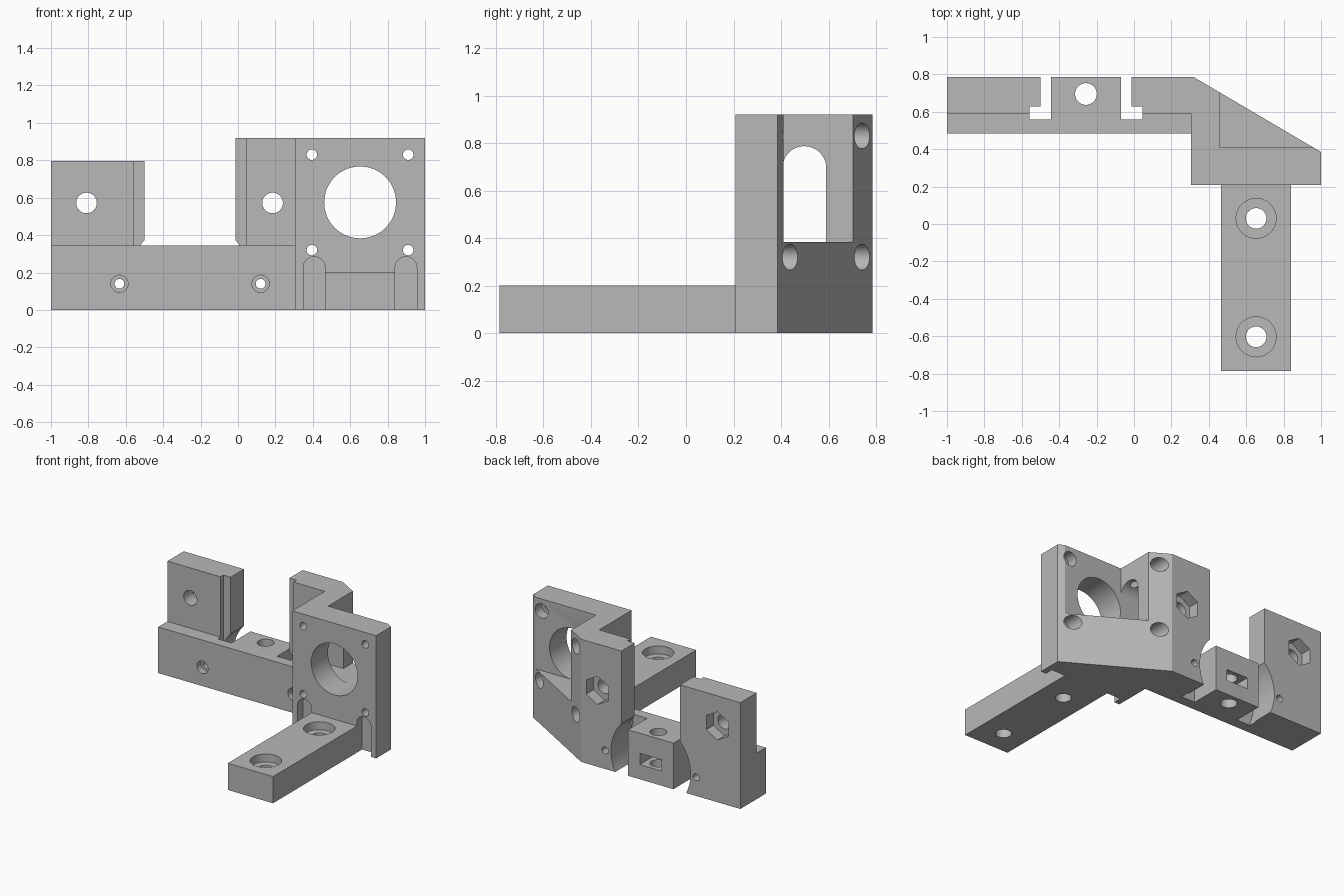
import bpy, bmesh, math

if "Cube" in bpy.data.objects:
    bpy.data.objects.remove(bpy.data.objects["Cube"], do_unlink=True)

grey = bpy.data.materials.new("plain grey")
grey.use_nodes = True
colour = (0.48, 0.48, 0.48, 1)
grey.diffuse_color = colour
grey.node_tree.nodes["Principled BSDF"].inputs["Base Color"].default_value = colour

PLACE = {
    "x": lambda a, b, t: (t, a, b),
    "y": lambda a, b, t: (a, t, b),
    "z": lambda a, b, t: (a, b, t),
}


def prism(name, outline, axis, lo, hi):
    """Extrude a 2D outline along an axis."""
    bm = bmesh.new()
    ends = [[bm.verts.new(PLACE[axis](a, b, t)) for a, b in outline] for t in (lo, hi)]
    n = len(outline)
    for ring in ends:
        bm.faces.new(ring)
    for i in range(n):
        j = (i + 1) % n
        bm.faces.new((ends[0][i], ends[0][j], ends[1][j], ends[1][i]))
    bmesh.ops.recalc_face_normals(bm, faces=bm.faces)
    mesh = bpy.data.meshes.new(name)
    bm.to_mesh(mesh)
    bm.free()
    mesh.materials.append(grey)
    obj = bpy.data.objects.new(name, mesh)
    bpy.context.scene.collection.objects.link(obj)
    return obj


def rect(a0, a1, b0, b1):
    return [(a0, b0), (a1, b0), (a1, b1), (a0, b1)]


def circle(a, b, r, n=48, start=0.0):
    return [(a + r * math.cos(start + math.tau * i / n),
             b + r * math.sin(start + math.tau * i / n)) for i in range(n)]


def arch(a, r, bottom, spring, n=24):
    """Upright slot with a round top."""
    return [(a - r, bottom), (a + r, bottom)] + [
        (a + r * math.cos(math.pi * i / n), spring + r * math.sin(math.pi * i / n))
        for i in range(n + 1)]


BACK, FAR = 0.785, 0.9
MID = -0.257           # centre of the clamp block
helpers = []

# Motor mount with a slanted back
bracket = prism("bracket", [(0.305, 0.208), (1, 0.208), (1, 0.385), (0.32, BACK),
                            (0.305, BACK)], "z", 0, 0.92)


def combine(operation, name, outline, axis, lo, hi):
    tool = prism(name, outline, axis, lo, hi)
    tool.hide_render = True
    mod = bracket.modifiers.new(name, "BOOLEAN")
    mod.operation, mod.solver, mod.object = operation, "EXACT", tool
    helpers.append(tool)


def add(*args):
    combine("UNION", *args)


def cut(*args):
    combine("DIFFERENCE", *args)


# Long bar, uprights and front arm
add("bar", rect(-1, 0.31, 0, 0.345), "y", 0.483, BACK)
add("left_upright", rect(-1, -0.5, 0.1, 0.797), "y", 0.592, BACK)
add("right_upright", rect(-0.014, 0.31, 0.1, 0.92), "y", 0.592, BACK)
add("arm", rect(0.465, 0.84, -0.785, 0.25), "z", 0, 0.2)

# Pocket behind the motor plate and the rounded window in its side wall
cut("pocket", rect(0.46, 1.2, 0.41, FAR), "z", 0.383, 1.1)
cut("window", arch(0.498, 0.092, 0.383, 0.695), "x", 0.2, 0.6)
cut("motor_hole", circle(0.653, 0.575, 0.192, 72), "y", 0.1, 0.5)

# Motor screw holes with counterbores from behind
for x in (0.395, 0.91):
    for z in (0.32, 0.83):
        cut("motor_screw", circle(x, z, 0.028, 32), "y", 0.1, FAR)
        cut("motor_bore", circle(x, z, 0.054, 32), "y", 0.33, FAR)

# Rounded grooves either side of the arm
for x in (0.407, 0.898):
    cut("groove", arch(x, 0.058, -0.1, 0.226), "y", 0.1, 0.27)

# Countersunk arm holes
for y in (0.03, -0.603):
    cut("arm_hole", circle(0.653, y, 0.055), "z", -0.1, 0.3)
    cut("arm_bore", circle(0.653, y, 0.107), "z", 0.14, 0.3)

# T slots and round clearances, mirrored about the clamp block
for side in (-1, 1):
    def span(inner, outer, b0, b1):
        a = sorted((MID + side * inner, MID + side * outer))
        return rect(*a, b0, b1)
    cut("slot", span(0.188, 0.243, 0.56, FAR), "z", -0.1, 1.1)
    cut("slot_foot", span(0.188, 0.303, 0.56, 0.627), "z", -0.1, 1.1)
    segment = [p for p in circle(MID, 0.15, 0.33, 96) if side * (p[0] - MID) > 0.2]
    segment.sort(key=lambda p: p[1])
    cut("clearance", segment, "y", 0.56, FAR)

# Clamp block bolt hole and nut slot
cut("clamp_hole", circle(MID, 0.695, 0.058), "z", -0.1, 0.5)
cut("nut_slot", rect(MID - 0.09, MID + 0.09, 0.11, 0.195), "y", 0.6, FAR)

# Upright bolt holes with hexagonal nut recesses behind
for x in (-0.81, 0.185):
    cut("upright_hole", circle(x, 0.572, 0.055), "y", 0.3, FAR)
    cut("nut_recess", circle(x, 0.572, 0.106, 6, math.pi / 6), "y", 0.7, FAR)

# Counterbored screw holes through the bar
for x in (-0.634, 0.121):
    cut("bar_hole", circle(x, 0.14, 0.026, 32), "y", 0.3, FAR)
    cut("bar_bore", circle(x, 0.14, 0.046, 32), "y", 0.3, 0.53)

# Bake the modifiers, then remove the helpers
depsgraph = bpy.context.evaluated_depsgraph_get()
final = bpy.data.meshes.new_from_object(bracket.evaluated_get(depsgraph))
bracket.modifiers.clear()
bracket.data = final
final.materials.clear()
final.materials.append(grey)
for face in final.polygons:
    face.material_index = 0
for tool in helpers:
    bpy.data.objects.remove(tool, do_unlink=True)

bpy.ops.object.select_all(action="DESELECT")
bracket.select_set(True)
bpy.context.view_layer.objects.active = bracket
bpy.ops.object.shade_smooth_by_angle(angle=math.radians(30))
